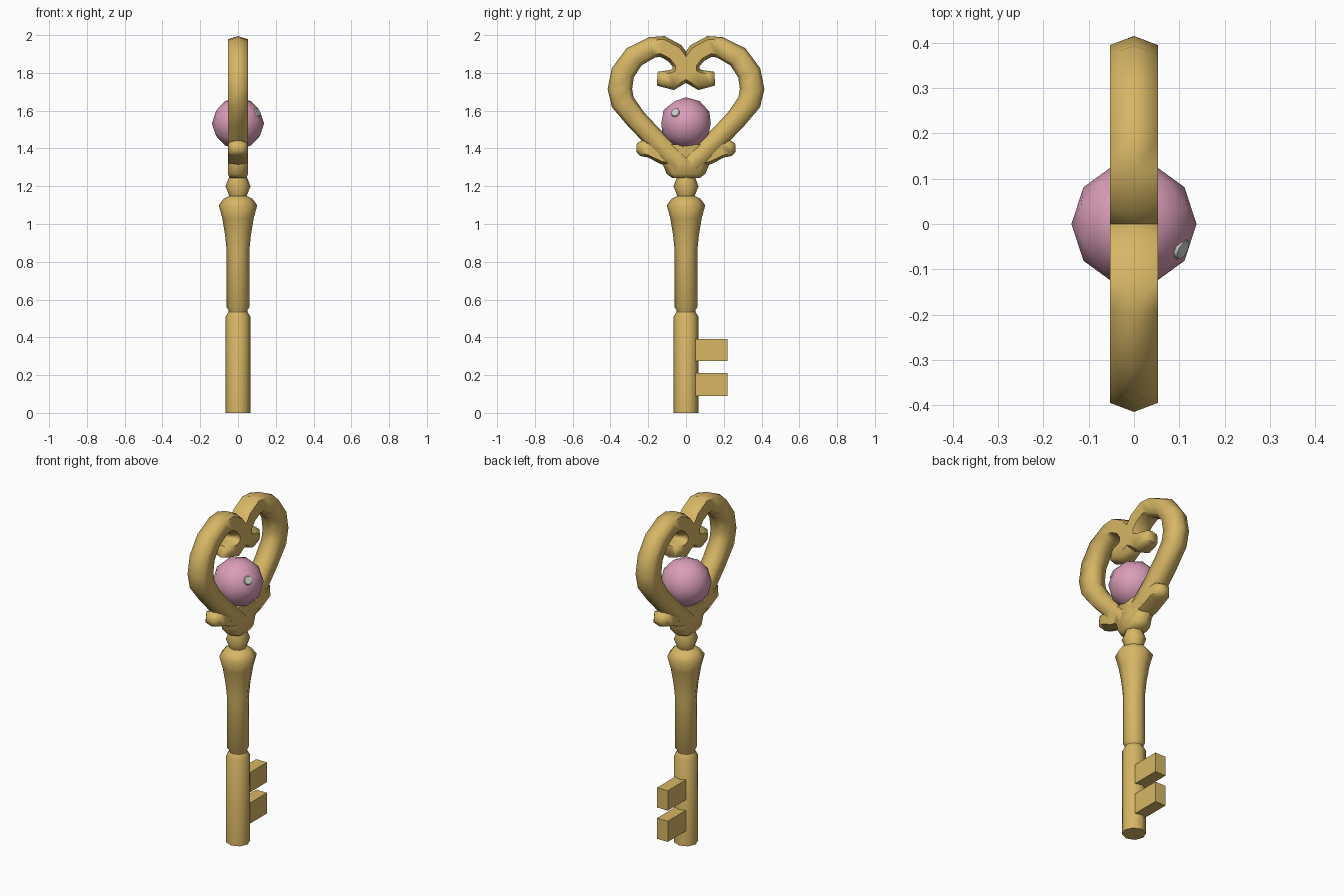
import bpy, bmesh, math
from mathutils import Vector

if "Cube" in bpy.data.objects:
    bpy.data.objects.remove(bpy.data.objects["Cube"])


def make_material(name, rgb):
    m = bpy.data.materials.new(name)
    m.diffuse_color = (*rgb, 1.0)
    m.use_nodes = True
    m.node_tree.nodes["Principled BSDF"].inputs["Base Color"].default_value = m.diffuse_color
    return m


GOLD = make_material("antique gold", (0.68, 0.47, 0.13))
PINK = make_material("rose pink", (0.70, 0.34, 0.48))
SHINE = make_material("pale grey", (0.62, 0.64, 0.61))


def finish(name, bm, mat, angle=50):
    bmesh.ops.recalc_face_normals(bm, faces=bm.faces)
    me = bpy.data.meshes.new(name)
    bm.to_mesh(me)
    bm.free()
    me.materials.append(mat)
    ob = bpy.data.objects.new(name, me)
    bpy.context.collection.objects.link(ob)
    bpy.ops.object.select_all(action='DESELECT')
    ob.select_set(True)
    bpy.context.view_layer.objects.active = ob
    bpy.ops.object.shade_smooth_by_angle(angle=math.radians(angle))
    return ob


def skin(bm, rings):
    """Bridge successive rings of points and cap both ends."""
    loops = [[bm.verts.new(p) for p in ring] for ring in rings]
    n = len(loops[0])
    for a, b in zip(loops, loops[1:]):
        for i in range(n):
            j = (i + 1) % n
            bm.faces.new((a[i], a[j], b[j], b[i]))
    bm.faces.new(loops[0])
    bm.faces.new(loops[-1])


def lathe(name, profile, sides=8):
    bm = bmesh.new()
    turn = math.tau / sides
    skin(bm, [[(r * math.cos(i * turn), r * math.sin(i * turn), z)
               for i in range(sides)] for r, z in profile])
    return finish(name, bm, GOLD)


# six-sided bar section: flat sides in x, ridges inside and outside the bend
SECTION = [(0, 1), (1, 0.69), (1, -0.69), (0, -1), (-1, -0.69), (-1, 0.69)]


def bar(name, path, side):
    """Sweep the section along (y, z, half width, half depth) points."""
    pts = [Vector((0, side * p[0], p[1])) for p in path]
    rings = []
    for i, p in enumerate(pts):
        d0 = (p - pts[max(i - 1, 0)]).normalized()
        d1 = (pts[min(i + 1, len(pts) - 1)] - p).normalized()
        t = (d0 + d1).normalized()
        nrm = Vector((0, -t.z, t.y))
        w, d = path[i][2:]
        rings.append([p + Vector((sx * d, 0, 0)) + nrm * (sn * w)
                      for sx, sn in SECTION])
    bm = bmesh.new()
    skin(bm, rings)
    return finish(name, bm, GOLD, 72)


# shaft
lathe("lower_shaft", [(0.065, 0), (0.065, 0.51), (0.05, 0.535)])
lathe("upper_shaft", [(0.05, 0.53), (0.05, 0.545), (0.06, 0.558), (0.06, 0.86),
                      (0.068, 0.94), (0.083, 1.03), (0.102, 1.10),
                      (0.075, 1.135), (0.045, 1.15)])
lathe("collar_bead", [(0.045, 1.145), (0.066, 1.20), (0.045, 1.255)])

# heart-shaped bow, with curled inner ends and small leaf spurs
D = 0.053
HEART = [(-0.152, 1.77, 0.036, 0.036), (-0.125, 1.768, 0.042, 0.046),
         (-0.075, 1.762, 0.054, D), (-0.025, 1.79, 0.055, D),
         (-0.018, 1.85, 0.056, D), (-0.06, 1.905, 0.055, D),
         (-0.125, 1.94, 0.056, D), (-0.18, 1.935, 0.056, D),
         (-0.275, 1.885, 0.06, D), (-0.335, 1.80, 0.063, D),
         (-0.35, 1.715, 0.065, D), (-0.335, 1.645, 0.063, D),
         (-0.265, 1.555, 0.056, D), (-0.175, 1.46, 0.055, D),
         (-0.09, 1.375, 0.06, D), (-0.03, 1.32, 0.06, D)]
SPUR = [(-0.262, 1.405, 0.022, 0.025), (-0.235, 1.403, 0.044, 0.045),
        (-0.19, 1.393, 0.042, D), (-0.12, 1.365, 0.05, D),
        (-0.02, 1.345, 0.05, D)]
for label, side in (("left", 1), ("right", -1)):
    bar("bow_" + label, HEART, side)
    bar("spur_" + label, SPUR, side)

# hub joining the bow to the shaft
bar("bow_hub", [(0, 1.243, 0.072, 0.045), (0, 1.265, 0.102, D),
                (0, 1.32, 0.125, D), (0, 1.42, 0.12, D)], 1)

# teeth
for label, z0, z1 in (("lower", 0.09, 0.212), ("upper", 0.275, 0.392)):
    bm = bmesh.new()
    bmesh.ops.create_cube(bm, size=1)
    for v in bm.verts:
        v.co = (v.co.x * 0.07, 0.13 + v.co.y * 0.18,
                (z0 + z1) / 2 + v.co.z * (z1 - z0))
    finish(label + "_tooth", bm, GOLD, 30)

# gem ball
CENTRE = Vector((0, 0, 1.533))
bm = bmesh.new()
bmesh.ops.create_icosphere(bm, subdivisions=2, radius=0.138)
ball = finish("gem_ball", bm, PINK)
ball.location = CENTRE
ball.rotation_euler.z = math.pi / 2

# glint plate on the ball
bm = bmesh.new()
bmesh.ops.create_cone(bm, cap_ends=True, segments=10, radius1=0.026,
                      radius2=0.022, depth=0.009)
glint = finish("gem_glint", bm, SHINE)
aim = Vector((0.1, -0.053, 0.055)).normalized()
glint.location = CENTRE + aim * 0.132
glint.rotation_euler = aim.to_track_quat('Z', 'Y').to_euler()
